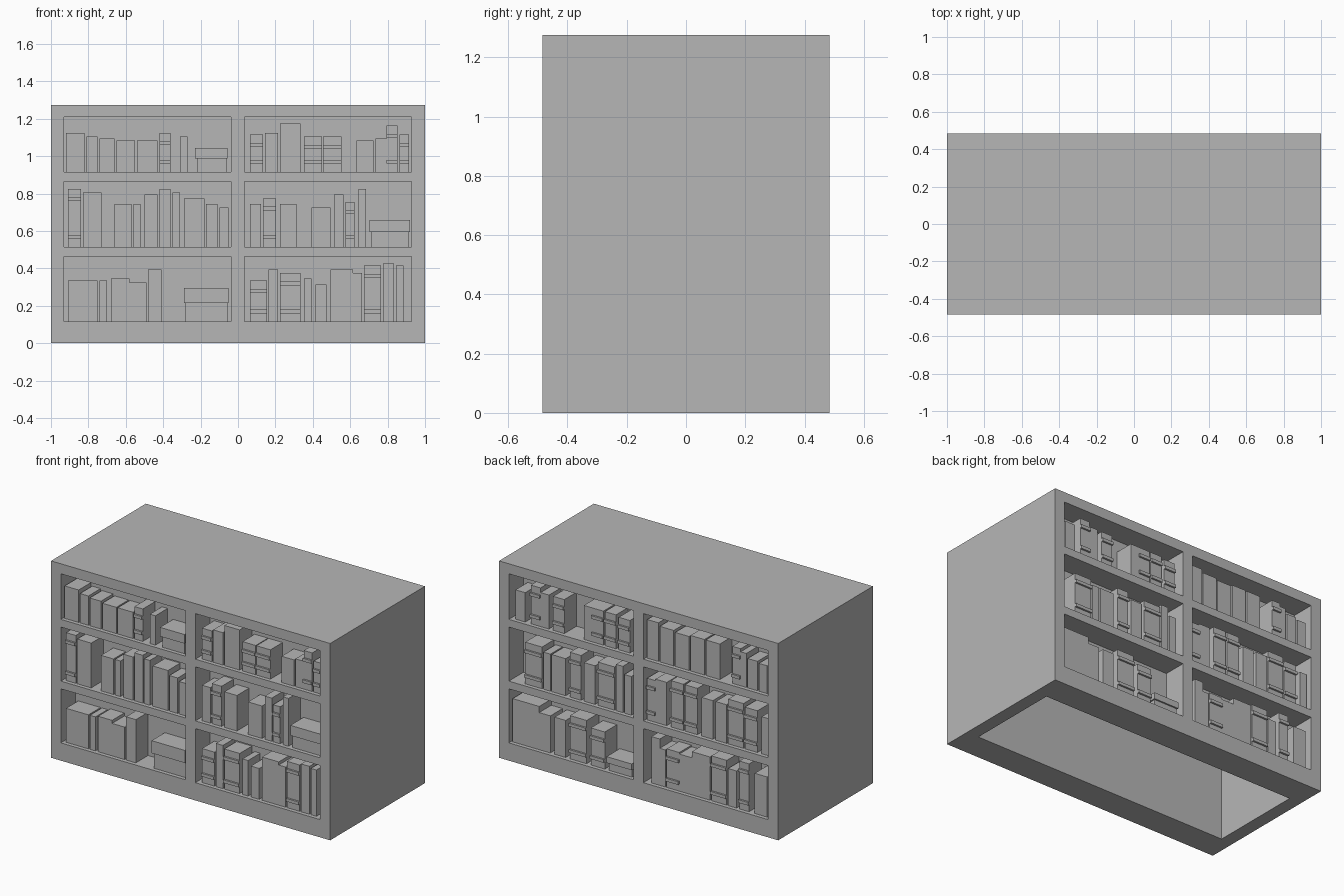
import bpy
import bmesh

if "Cube" in bpy.data.objects:
    bpy.data.objects.remove(bpy.data.objects["Cube"], do_unlink=True)

HALF_X, HALF_Y, HEIGHT = 1.0, 0.485, 1.275
POCKET_DEPTH, RECESS = 0.15, 0.025
POCKET_WIDTH = 0.893
SIDES = {"front": 1, "back": -1}
COLUMNS = {"left": -0.93, "right": 0.034}
ROWS = {"bottom": (0.115, 0.465), "middle": (0.515, 0.865), "top": (0.915, 1.21)}

grey = bpy.data.materials.new("plain grey")
grey.use_nodes = True
grey.diffuse_color = (0.47, 0.47, 0.47, 1)
grey.node_tree.nodes["Principled BSDF"].inputs["Base Color"].default_value = grey.diffuse_color


def add_box(bm, low, high):
    """Add a box spanning two opposite corners."""
    corners = bmesh.ops.create_cube(bm, size=1)["verts"]
    for vert in corners:
        for axis in range(3):
            middle = (low[axis] + high[axis]) / 2
            vert.co[axis] = middle + vert.co[axis] * abs(high[axis] - low[axis])


def make_object(name, bm):
    mesh = bpy.data.meshes.new(name)
    bm.to_mesh(mesh)
    bm.free()
    mesh.materials.append(grey)
    obj = bpy.data.objects.new(name, mesh)
    bpy.context.collection.objects.link(obj)
    return obj


# Cabinet: solid block with shelf pockets on both faces and an open hollow core
block = bmesh.new()
add_box(block, (-HALF_X, -HALF_Y, 0), (HALF_X, HALF_Y, HEIGHT))
cabinet = make_object("cabinet", block)

holes = bmesh.new()
add_box(holes, (-0.915, -0.305, -0.1), (0.915, 0.305, 1.21))
for turn in SIDES.values():
    for start in COLUMNS.values():
        for floor, ceiling in ROWS.values():
            add_box(holes,
                    (turn * start, -turn * (HALF_Y + 0.1), floor),
                    (turn * (start + POCKET_WIDTH), -turn * (HALF_Y - POCKET_DEPTH), ceiling))
cutter = make_object("pocket_cutter", holes)
cutter.hide_render = True

cut = cabinet.modifiers.new("pockets", "BOOLEAN")
cut.operation = "DIFFERENCE"
cut.solver = "EXACT"
cut.object = cutter
bpy.context.view_layer.objects.active = cabinet
bpy.ops.object.modifier_apply(modifier=cut.name)
bpy.data.objects.remove(cutter, do_unlink=True)


def fill_shelf(side, row, column, plain=(), banded=(), boxes=()):
    """Fill one pocket; items are (start, width, height) in hundredths."""
    turn, start, floor = SIDES[side], COLUMNS[column], ROWS[row][0]
    bm = bmesh.new()

    def place(x, width, low, high, proud=0.0):
        left = start + x / 100
        add_box(bm,
                (turn * left, -turn * (HALF_Y - RECESS + proud), floor + low),
                (turn * (left + width / 100), -turn * (HALF_Y - POCKET_DEPTH), floor + high))

    for x, width, height in [*plain, *banded]:
        place(x, width, 0, height / 100)
    # Raised bands across the spine
    for x, width, height in banded:
        for z in (0.055, height / 100 - 0.055):
            place(x, width, z - 0.01, z + 0.01, proud=0.012)
    # Storage box with a slightly wider lid
    for x, width, height in boxes:
        lid = height / 100 * 0.55
        place(x + 1, width - 1.5, 0, lid)
        place(x, width, lid, height / 100, proud=0.01)
    make_object(f"{side}_{row}_{column}_books", bm)


# Front shelves
fill_shelf("front", "top", "left",
           plain=[(1, 10, 21), (12, 6, 19), (19, 8, 18), (28, 10, 17), (39, 11, 17), (62, 4, 19)],
           banded=[(51, 6, 21)],
           boxes=[(70, 17.5, 13)])
fill_shelf("front", "top", "right",
           plain=[(11, 7, 21), (19, 11, 26), (60, 9, 17), (70, 6, 18)],
           banded=[(3, 7, 20), (32, 9.5, 19), (42, 10, 19), (76, 6, 25), (83, 5, 20)])
fill_shelf("front", "middle", "left",
           plain=[(10, 10, 29), (27, 9, 23), (37, 4, 23), (43, 7, 28), (51, 6, 31),
                  (58, 4, 29), (64, 11, 26), (76, 6, 23), (83, 5, 21)],
           banded=[(2, 7, 31)])
fill_shelf("front", "middle", "right",
           plain=[(3, 6, 23), (19, 9, 23), (36, 10, 21), (48, 5, 28), (61, 4, 31)],
           banded=[(10, 7, 26), (54, 5, 24)],
           boxes=[(67, 21.5, 14.5)])
fill_shelf("front", "bottom", "left",
           plain=[(2, 9, 22), (11, 7, 22), (19, 4, 22), (25, 10, 23), (35, 9, 21), (45, 7, 28)],
           boxes=[(64, 24, 18)])
fill_shelf("front", "bottom", "right",
           plain=[(13, 5, 28), (32, 4, 23), (38, 6, 20), (46, 12, 28), (58, 5, 26),
                  (74, 6, 31), (81, 4, 30)],
           banded=[(3, 9, 22), (19, 11, 26), (64, 9, 30)])

# Back shelves, left and right as seen from behind
fill_shelf("back", "top", "left",
           plain=[(3, 7, 19), (21, 6, 22), (52, 6, 22)],
           banded=[(14, 7, 25), (30, 8, 22), (58, 8, 22), (67, 8, 22), (77, 8, 21)])
fill_shelf("back", "middle", "left",
           plain=[(23, 5, 24), (29, 10, 24), (52, 8, 25), (75, 5, 30), (81, 5, 25)],
           banded=[(10, 12, 27), (42, 8, 29), (62, 12, 28)])
fill_shelf("back", "bottom", "left",
           plain=[(1, 11, 28), (12, 8, 28), (20, 8, 24), (31, 8, 24)],
           banded=[(42, 12, 28), (57, 10, 24)],
           boxes=[(69, 18, 9)])
fill_shelf("back", "top", "right",
           plain=[(1, 8, 25), (10, 10, 23), (21, 10, 22), (32, 10, 23), (43, 10, 23),
                  (68, 4, 22), (73, 7, 19), (81, 6, 18)],
           banded=[(62, 6, 24)])
fill_shelf("back", "middle", "right",
           plain=[(7, 8, 28), (40, 8, 25), (50, 8, 25), (83, 5, 24)],
           banded=[(1, 6, 27), (18, 9, 30), (28, 9, 30), (59, 11, 29), (71, 9, 27)])
fill_shelf("back", "bottom", "right",
           plain=[(4, 6, 30), (10, 4, 24), (24, 9, 24), (33, 13, 28), (59, 6, 24), (78, 9, 26)],
           banded=[(15, 9, 25), (47, 11, 29), (67, 7, 31)])
